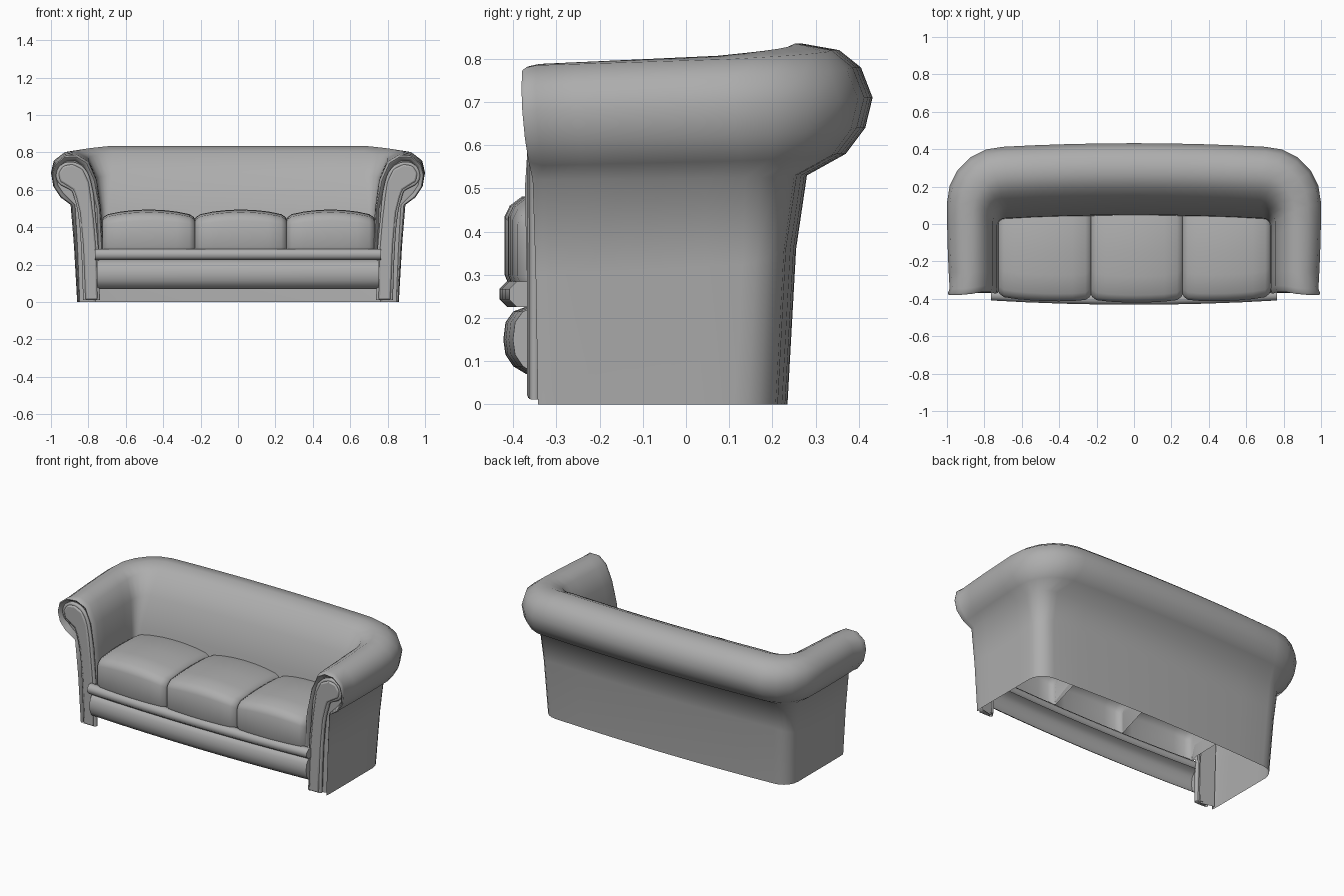
import bpy, bmesh, math

cube = bpy.data.objects.get("Cube")
if cube:
    bpy.data.objects.remove(cube, do_unlink=True)

fabric = bpy.data.materials.new("grey_fabric")
fabric.use_nodes = True
GREY = (0.42, 0.42, 0.42, 1)
fabric.diffuse_color = GREY
fabric.node_tree.nodes["Principled BSDF"].inputs["Base Color"].default_value = GREY


def finish(name, bm, mirror=False, bevel=0, angle=40):
    bmesh.ops.recalc_face_normals(bm, faces=bm.faces)
    mesh = bpy.data.meshes.new(name)
    bm.to_mesh(mesh)
    bm.free()
    mesh.materials.append(fabric)
    for p in mesh.polygons:
        p.use_smooth = True
    mesh.set_sharp_from_angle(angle=math.radians(angle))
    ob = bpy.data.objects.new(name, mesh)
    bpy.context.collection.objects.link(ob)
    if bevel:
        mod = ob.modifiers.new("soft_edges", 'BEVEL')
        mod.width, mod.segments = bevel, 2
    if mirror:
        mod = ob.modifiers.new("mirror", 'MIRROR')
        mod.use_clip = True
    return ob


def loft(bm, rings, closed=False):
    """Skin a list of point rows; returns the vertex rows."""
    rows = [[bm.verts.new(p) for p in r] for r in rings]
    n = len(rows[0])
    for a, b in zip(rows, rows[1:]):
        for i in range(n if closed else n - 1):
            j = (i + 1) % n
            bm.faces.new((a[i], a[j], b[j], b[i]))
    return rows


def bow(x, amount):
    return amount * (x / 0.75) ** 2


# Arm and back shell: (arm x, arm z, back y, back z, corner radius, front setback)
section = [
    (0.86, 0.0, 0.235, 0.0, 0.10, 0.04), (0.877, 0.3, 0.255, 0.36, 0.10, 0.035),
    (0.895, 0.52, 0.28, 0.53, 0.12, 0.028), (0.95, 0.553, 0.37, 0.58, 0.22, 0.018),
    (0.988, 0.61, 0.415, 0.64, 0.28, 0.01), (1.0, 0.68, 0.432, 0.71, 0.30, 0.004),
    (0.985, 0.74, 0.405, 0.78, 0.28, 0.002), (0.93, 0.785, 0.355, 0.82, 0.24, 0.004),
    (0.86, 0.788, 0.27, 0.835, 0.18, 0.01), (0.80, 0.752, 0.19, 0.80, 0.13, 0.02),
    (0.755, 0.65, 0.11, 0.68, 0.08, 0.02), (0.733, 0.5, 0.05, 0.5, 0.04, 0.01),
    (0.72, 0.28, 0.035, 0.3, 0.03, 0.015),
]
rings = []

# Rounded front lip of each arm, from the inside outwards
for y, s in ((-0.35, 0.72), (-0.376, 0.82), (-0.383, 0.9), (-0.374, 0.955)):
    ring = []
    for k, (ax, az, by, bz, r, back) in enumerate(section):
        roll = 2 < k < 11
        cx, cz = (0.9, 0.67) if roll else (0.81, az)
        ring.append((cx + (ax - cx) * s, y + back, cz + (az - cz) * s))
    rings.append(ring)

# Straight arm
for i in range(5):
    f = i / 5
    ring = []
    for k, (ax, az, by, bz, r, back) in enumerate(section):
        y0 = -0.35 + back
        y1 = by - r - bow(ax - r, 0.022)
        pinch = 0.014 * (1 - f) ** 2 if 2 < k < 8 else 0
        ring.append((ax - pinch, y0 + (y1 - y0) * f, az + (bz - az) * 0.4 * f))
    rings.append(ring)

# Rounded corner
for i in range(6):
    t = i / 5
    a = t * math.pi / 2
    rings.append([(ax - r + r * math.cos(a),
                   by - r + r * math.sin(a) - bow(ax - r, 0.022),
                   az + (bz - az) * (0.4 + 0.6 * t)) for ax, az, by, bz, r, _ in section])

# Back, up to the middle
for f in (0.75, 0.5, 0.25, 0):
    rings.append([((ax - r) * f, by - bow((ax - r) * f, 0.022), bz)
                  for ax, az, by, bz, r, _ in section])

bm = bmesh.new()
rows = loft(bm, rings)
foot = bm.verts.new((0.76, -0.33, 0.0))
bm.faces.new(rows[0] + [foot])
finish("arm_and_back_shell", bm, mirror=True, angle=55)

# Scroll panel on the front of each arm
inner_edge = [(0.75, 0.012), (0.755, 0.25), (0.772, 0.45), (0.797, 0.64), (0.83, 0.71),
              (0.885, 0.738), (0.935, 0.728), (0.96, 0.69), (0.952, 0.645), (0.915, 0.622)]
outer_edge = [(0.88, 0.6), (0.865, 0.56), (0.845, 0.48), (0.828, 0.3), (0.817, 0.012)]
bm = bmesh.new()
rows = loft(bm, [[(x, y, z) for x, z in inner_edge + outer_edge] for y in (-0.368, -0.325)], True)
bm.faces.new(rows[0])
finish("arm_scroll_panel", bm, mirror=True, bevel=0.01)

# Piping around each scroll panel
curve = bpy.data.curves.new("arm_piping", 'CURVE')
curve.dimensions = '3D'
curve.bevel_depth, curve.bevel_resolution, curve.resolution_u = 0.013, 1, 3
path = inner_edge + outer_edge
spline = curve.splines.new('BEZIER')
spline.bezier_points.add(len(path) - 1)
for p, (x, z) in zip(spline.bezier_points, path):
    p.co = (x, -0.35, z)
    p.handle_left_type = p.handle_right_type = 'AUTO'
curve.materials.append(fabric)
piping = bpy.data.objects.new("arm_piping", curve)
bpy.context.collection.objects.link(piping)
piping.modifiers.new("mirror", 'MIRROR')

# Seat cushions, domed and open underneath
cushion_side = [(-0.41, 0.275), (-0.42, 0.3), (-0.42, 0.435), (-0.408, 0.46), (-0.38, 0.481),
                (-0.28, 0.492), (-0.15, 0.495), (-0.02, 0.49), (0.05, 0.475)]
edges = (-0.725, -0.23, 0.26, 0.73)
for name, x0, x1 in zip(("right", "middle", "left"), edges, edges[1:]):
    bm = bmesh.new()
    rings = []
    for u in (-1, -0.97, -0.88, -0.6, -0.3, 0, 0.3, 0.6, 0.88, 0.97, 1):
        x = (x0 + x1) / 2 + u * (x1 - x0) / 2
        sink = 0.03 * u * u + 0.02 * abs(u) ** 20
        pull = 0.012 * u * u + 0.03 * abs(u) ** 20
        rings.append([(x, y + (pull + bow(x, 0.02) if y < -0.2 else 0),
                       z - sink * (z - 0.275) / 0.22) for y, z in cushion_side])
    rows = loft(bm, rings)
    bm.faces.new(rows[0])
    bm.faces.new(rows[-1])
    finish(name + "_seat_cushion", bm, angle=60)


# Front rails, gently bowed
def rail(name, profile, half, closed):
    bm = bmesh.new()
    rows = loft(bm, [[(half * f, y + bow(half * f, 0.022), z) for y, z in profile]
                     for f in (-1, -0.75, -0.5, -0.25, 0, 0.25, 0.5, 0.75, 1)], closed)
    bm.faces.new(rows[0])
    bm.faces.new(rows[-1])
    finish(name, bm, angle=60)


rail("upper_front_rail", [(-0.402 + 0.032 * math.cos(math.pi * (i + 0.5) / 4),
                           0.255 + 0.032 * math.sin(math.pi * (i + 0.5) / 4))
                          for i in range(8)], 0.765, True)
rail("lower_front_rail", [(-0.37, 0.07), (-0.4, 0.088), (-0.418, 0.115), (-0.423, 0.15),
                          (-0.418, 0.19), (-0.4, 0.215), (-0.37, 0.226)], 0.755, False)
